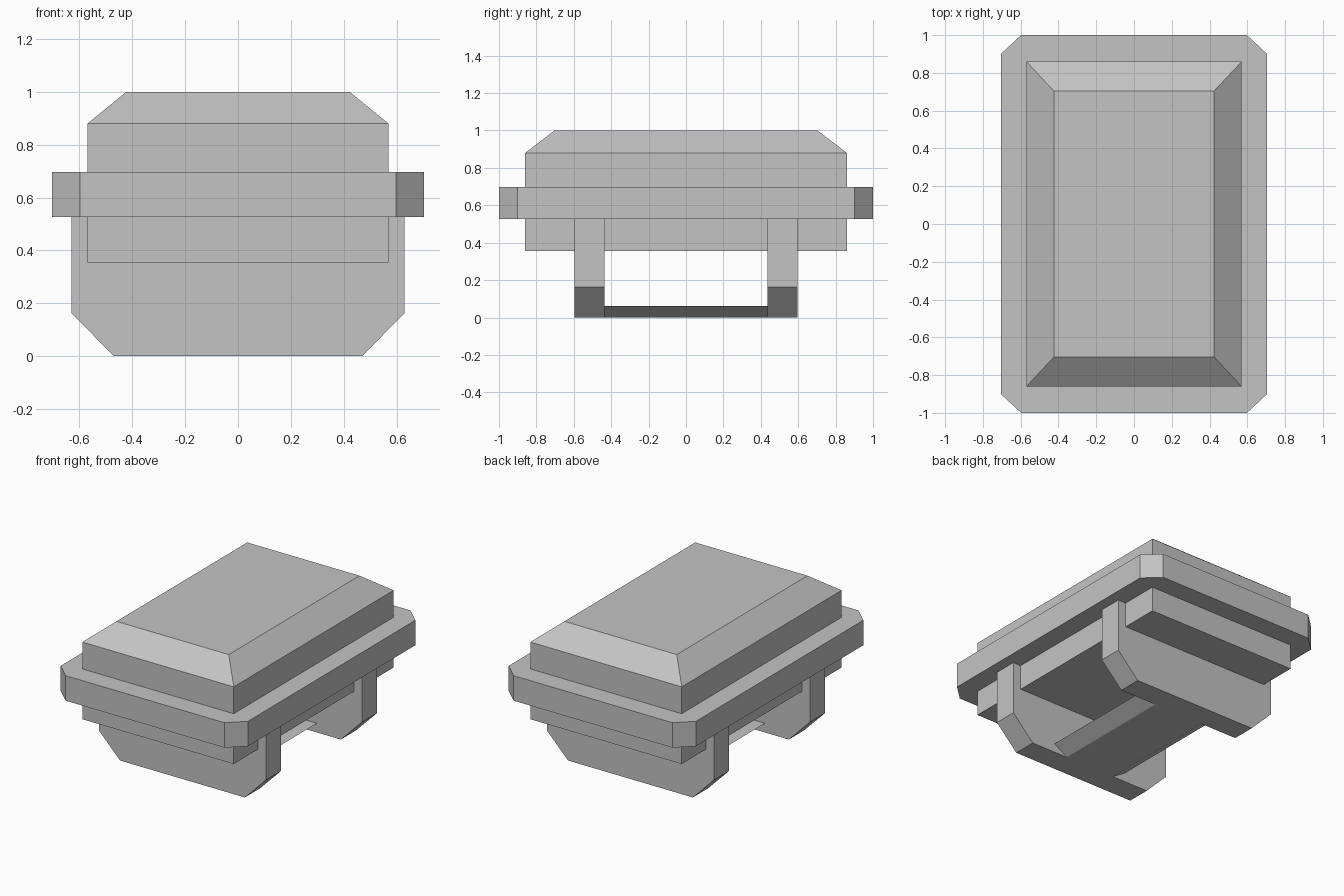
import bpy, bmesh
from mathutils import Vector

if "Cube" in bpy.data.objects:
    bpy.data.objects.remove(bpy.data.objects["Cube"])

grey = bpy.data.materials.new("plain grey")
grey.diffuse_color = (0.55, 0.55, 0.55, 1)
grey.use_nodes = True
grey.node_tree.nodes["Principled BSDF"].inputs["Base Color"].default_value = grey.diffuse_color


def loft(name, rings):
    """Closed solid through matching rings of points."""
    bm = bmesh.new()
    loops = [[bm.verts.new(Vector(p)) for p in ring] for ring in rings]
    bm.faces.new(loops[0])
    bm.faces.new(loops[-1])
    n = len(loops[0])
    for a, b in zip(loops, loops[1:]):
        for i in range(n):
            j = (i + 1) % n
            bm.faces.new((a[i], a[j], b[j], b[i]))
    bmesh.ops.recalc_face_normals(bm, faces=bm.faces)
    mesh = bpy.data.meshes.new(name)
    bm.to_mesh(mesh)
    bm.free()
    mesh.materials.append(grey)
    obj = bpy.data.objects.new(name, mesh)
    bpy.context.collection.objects.link(obj)
    return obj


def rect(x, y, z):
    return [(-x, -y, z), (x, -y, z), (x, y, z), (-x, y, z)]


def octagon(x, y, cx, cy, z):
    return [(-x + cx, -y, z), (x - cx, -y, z), (x, -y + cy, z), (x, y - cy, z),
            (x - cx, y, z), (-x + cx, y, z), (-x, y - cy, z), (-x, -y + cy, z)]


def along_y(profile, y0, y1):
    return [[(x, y, z) for x, z in profile] for y in (y0, y1)]


# Main body with bevelled top
loft("body", [rect(0.57, 0.86, 0.355), rect(0.57, 0.86, 0.88),
              rect(0.423, 0.703, 1.0)])

# Wide rim with clipped corners
loft("rim", [octagon(0.705, 1.0, 0.107, 0.1, z) for z in (0.527, 0.697)])

# Two leg slabs with clipped lower corners
leg = [(-0.47, 0), (0.47, 0), (0.63, 0.162), (0.63, 0.53),
       (-0.63, 0.53), (-0.63, 0.162)]
for name, s in (("front_leg", -1), ("back_leg", 1)):
    loft(name, along_y(leg, s * 0.435, s * 0.597))

# Low stretcher joining the legs, sides sloping outward
stretcher = [(-0.19, 0), (0.19, 0), (0.29, 0.062), (-0.29, 0.062)]
loft("stretcher", along_y(stretcher, -0.435, 0.435))
